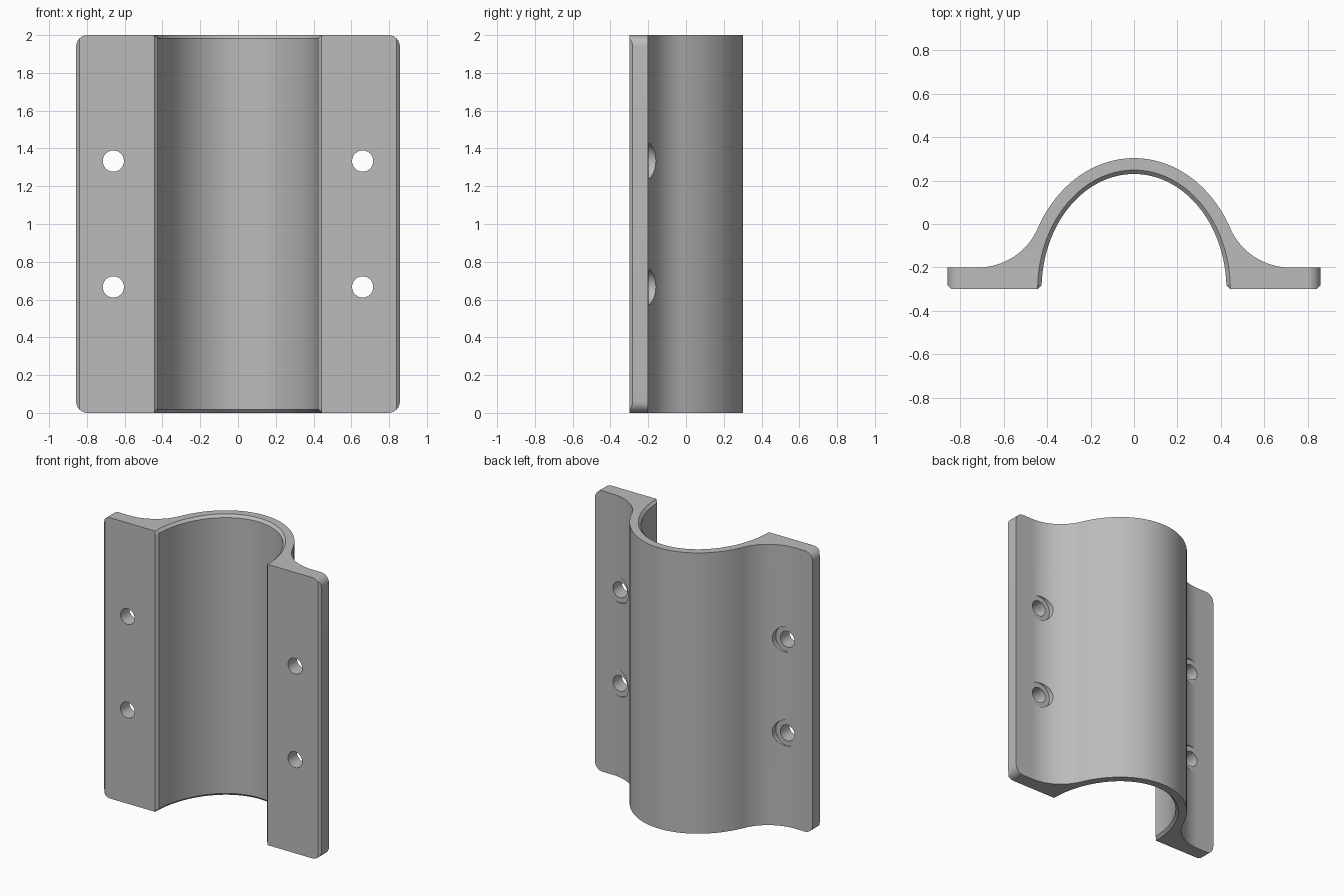
import bpy, bmesh, math
from mathutils import Matrix, Vector

cube = bpy.data.objects.get("Cube")
if cube:
    bpy.data.objects.remove(cube, do_unlink=True)

HEIGHT, HALF_W = 2.0, 0.857
FRONT, FLANGE_BACK = -0.3, -0.2
BORE = (0.425, 0.53)       # half width and rise of the inner arch
SHELL = (0.5, 0.603)       # half width and rise of the outer arch
FILLET, CHAMFER, CORNER = 0.3, 0.018, 0.06

grey = bpy.data.materials.new("plain_grey")
grey.use_nodes = True
colour = (0.5, 0.5, 0.5, 1)
grey.diffuse_color = colour
grey.node_tree.nodes["Principled BSDF"].inputs["Base Color"].default_value = colour


def arch(size, t):
    return Vector((size[0] * math.cos(t), FRONT + size[1] * math.sin(t)))


def normal(t):
    return Vector((math.cos(t) / SHELL[0], math.sin(t) / SHELL[1])).normalized()


# Angle where the concave fillet touches both the arch and the flange
lo, hi = 0.1, 1.2
for _ in range(40):
    touch = (lo + hi) / 2
    centre = arch(SHELL, touch) + normal(touch) * FILLET
    if centre.y < FLANGE_BACK + FILLET:
        lo = touch
    else:
        hi = touch


def half_profile(z):
    """Right-hand outline from the bore crown round to the shell crown."""
    end = min(z, HEIGHT - z)
    grow = max(0, CHAMFER - end)
    size = (BORE[0] + grow, BORE[1] + grow)
    dip = max(0, CORNER - end)
    edge = HALF_W - CORNER + math.sqrt(max(0, CORNER ** 2 - dip ** 2))
    # Bore, with a chamfered front edge
    low = math.asin(CHAMFER / size[1])
    n = 40
    pts = [arch(size, math.pi / 2 + (low - math.pi / 2) * i / n) for i in range(n + 1)]
    pts.append(Vector((BORE[0] + CHAMFER, FRONT)))
    # Flange, with a chamfered outer edge
    inner = HALF_W - CHAMFER
    pts.append(Vector((min(inner, edge), FRONT)))
    pts.append(Vector((edge, FRONT + max(0, edge - inner))))
    pts.append(Vector((edge, FLANGE_BACK)))
    # Concave fillet
    n = 16
    out = normal(touch)
    stop = math.atan2(-out.y, -out.x) % (2 * math.pi)
    start = 1.5 * math.pi
    for i in range(n + 1):
        a = start + (stop - start) * i / n
        pts.append(centre + FILLET * Vector((math.cos(a), math.sin(a))))
    # Outer arch
    n = 32
    pts += [arch(SHELL, touch + (math.pi / 2 - touch) * i / n) for i in range(1, n + 1)]
    return pts


def make_object(name, bm):
    bmesh.ops.recalc_face_normals(bm, faces=bm.faces)
    mesh = bpy.data.meshes.new(name)
    bm.to_mesh(mesh)
    bm.free()
    obj = bpy.data.objects.new(name, mesh)
    bpy.context.collection.objects.link(obj)
    mesh.materials.append(grey)
    return obj


# Saddle clamp body: lofted sections with rounded corners and chamfered ends
steps = [CORNER * (1 - math.cos(math.pi / 2 * i / 8)) for i in range(9)] + [CHAMFER]
levels = sorted(steps + [HEIGHT - s for s in steps])
bm = bmesh.new()
rings = []
for z in levels:
    right = half_profile(z)
    left = [Vector((-p.x, p.y)) for p in reversed(right[1:-1])]
    rings.append([bm.verts.new((p.x, p.y, z)) for p in right + left])
for a, b in zip(rings, rings[1:]):
    for i in range(len(a)):
        j = (i + 1) % len(a)
        bm.faces.new((a[i], a[j], b[j], b[i]))
bm.faces.new(rings[0][::-1])
bm.faces.new(rings[-1])
bmesh.ops.remove_doubles(bm, verts=bm.verts, dist=0.00001)
bmesh.ops.dissolve_degenerate(bm, edges=bm.edges, dist=0.00001)
body = make_object("saddle_clamp", bm)


# Screw holes and the spot faces that cut into the fillets
def cutter(name, radius, y0, y1):
    bm = bmesh.new()
    for x in (-0.66, 0.66):
        for z in (HEIGHT / 3, HEIGHT * 2 / 3):
            place = Matrix.Translation((x, (y0 + y1) / 2, z)) @ Matrix.Rotation(math.pi / 2, 4, "X")
            bmesh.ops.create_cone(bm, cap_ends=True, segments=40, radius1=radius,
                                  radius2=radius, depth=y1 - y0, matrix=place)
    obj = make_object(name, bm)
    obj.hide_render = True
    return obj


bpy.context.view_layer.objects.active = body
body.select_set(True)
for tool in (cutter("hole_cutter", 0.056, -0.5, 0.1),
             cutter("spot_face_cutter", 0.092, FLANGE_BACK + 0.0005, 0.1)):
    mod = body.modifiers.new(tool.name, "BOOLEAN")
    mod.operation = "DIFFERENCE"
    mod.solver = "EXACT"
    mod.object = tool
    bpy.ops.object.modifier_apply(modifier=mod.name)
    bpy.data.objects.remove(tool, do_unlink=True)

bpy.ops.object.shade_smooth_by_angle(angle=math.radians(25))
